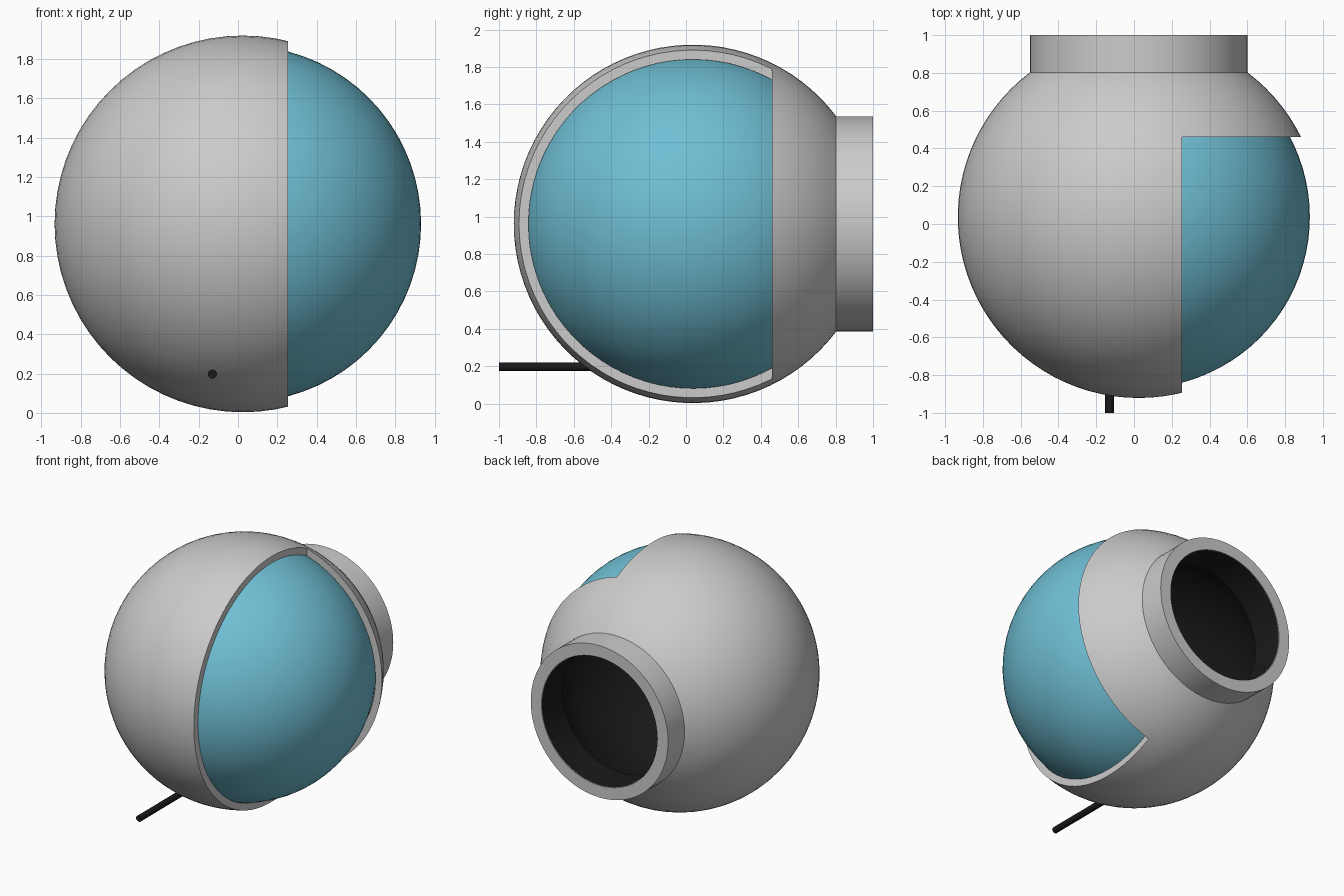
import bpy, bmesh
from math import sin, cos, pi, asin, radians

if "Cube" in bpy.data.objects:
    bpy.data.objects.remove(bpy.data.objects["Cube"])

CX, CY, CZ = 0.025, 0.037, 0.961      # centre of the sphere
R_OUT, R_IN, R_BLUE, R_CAV = 0.958, 0.909, 0.906, 0.86
R_NECK, R_BORE, Y_END = 0.575, 0.485, 1.0


def material(name, color):
    m = bpy.data.materials.new(name)
    m.diffuse_color = color
    m.use_nodes = True
    m.node_tree.nodes["Principled BSDF"].inputs["Base Color"].default_value = m.diffuse_color
    return m


def arc(r, stop_radius, n=36):
    """Half circle from the front pole to where it reaches stop_radius at the back."""
    end = pi - asin(stop_radius / r)
    return [(r * sin(end * i / n), -r * cos(end * i / n)) for i in range(n + 1)]


def lathe(name, profile, mat=None, seg=72, closed=False):
    """Spin an (r, y) profile around the y axis through the centre."""
    bm = bmesh.new()
    rings = []
    for r, y in profile:
        if r < 1e-6:
            rings.append([bm.verts.new((CX, CY + y, CZ))] * seg)
        else:
            rings.append([bm.verts.new((CX + r * cos(2 * pi * k / seg), CY + y,
                                        CZ + r * sin(2 * pi * k / seg))) for k in range(seg)])
    pairs = list(zip(rings, rings[1:]))
    if closed:
        pairs.append((rings[-1], rings[0]))
    for a, b in pairs:
        for k in range(seg):
            j = (k + 1) % seg
            quad = list(dict.fromkeys((a[k], a[j], b[j], b[k])))
            if len(quad) > 2:
                bm.faces.new(quad)
    bmesh.ops.recalc_face_normals(bm, faces=bm.faces)
    me = bpy.data.meshes.new(name)
    bm.to_mesh(me)
    bm.free()
    ob = bpy.data.objects.new(name, me)
    bpy.context.collection.objects.link(ob)
    if mat:
        me.materials.append(mat)
    return ob


def smooth(ob):
    bpy.ops.object.select_all(action='DESELECT')
    ob.select_set(True)
    bpy.context.view_layer.objects.active = ob
    bpy.ops.object.shade_smooth_by_angle(angle=radians(30))


blue = material("blue", (0.16, 0.52, 0.66, 1))
black = material("black", (0.01, 0.01, 0.01, 1))
end = Y_END - CY

# Outer shell with the neck at the back
shell = lathe("outer_shell", arc(R_OUT, R_NECK) + [(R_NECK, end), (R_BORE, end)]
              + arc(R_IN, R_BORE)[::-1])

# Window cut out of the right front of the shell
bpy.ops.mesh.primitive_cube_add(size=2, location=(0.255 + 1, 0.46 - 1, CZ))
cutter = bpy.context.object
cutter.name = "window_cutter"
cutter.scale = (1, 1, 1.2)
mod = shell.modifiers.new("window", 'BOOLEAN')
mod.object = cutter
mod.operation = 'DIFFERENCE'
mod.solver = 'EXACT'
bpy.context.view_layer.objects.active = shell
bpy.ops.object.modifier_apply(modifier=mod.name)
bpy.data.objects.remove(cutter, do_unlink=True)
smooth(shell)

# Blue layer under the shell
layer = lathe("inner_sphere", arc(R_BLUE, R_BORE), blue)
smooth(layer)

# Black lining of the neck and the hollow inside
lining = lathe("cavity_lining", arc(R_CAV, R_BORE - 0.003) + [(R_BORE - 0.003, end - 0.002)], black)
lining.data.flip_normals()
smooth(lining)

# Thin rod entering low at the front
bpy.ops.mesh.primitive_cylinder_add(vertices=24, radius=0.023, depth=0.54,
                                    location=(-0.13, -0.73, 0.197), rotation=(pi / 2, 0, 0))
rod = bpy.context.object
rod.name = "rod"
rod.data.materials.append(black)
smooth(rod)
